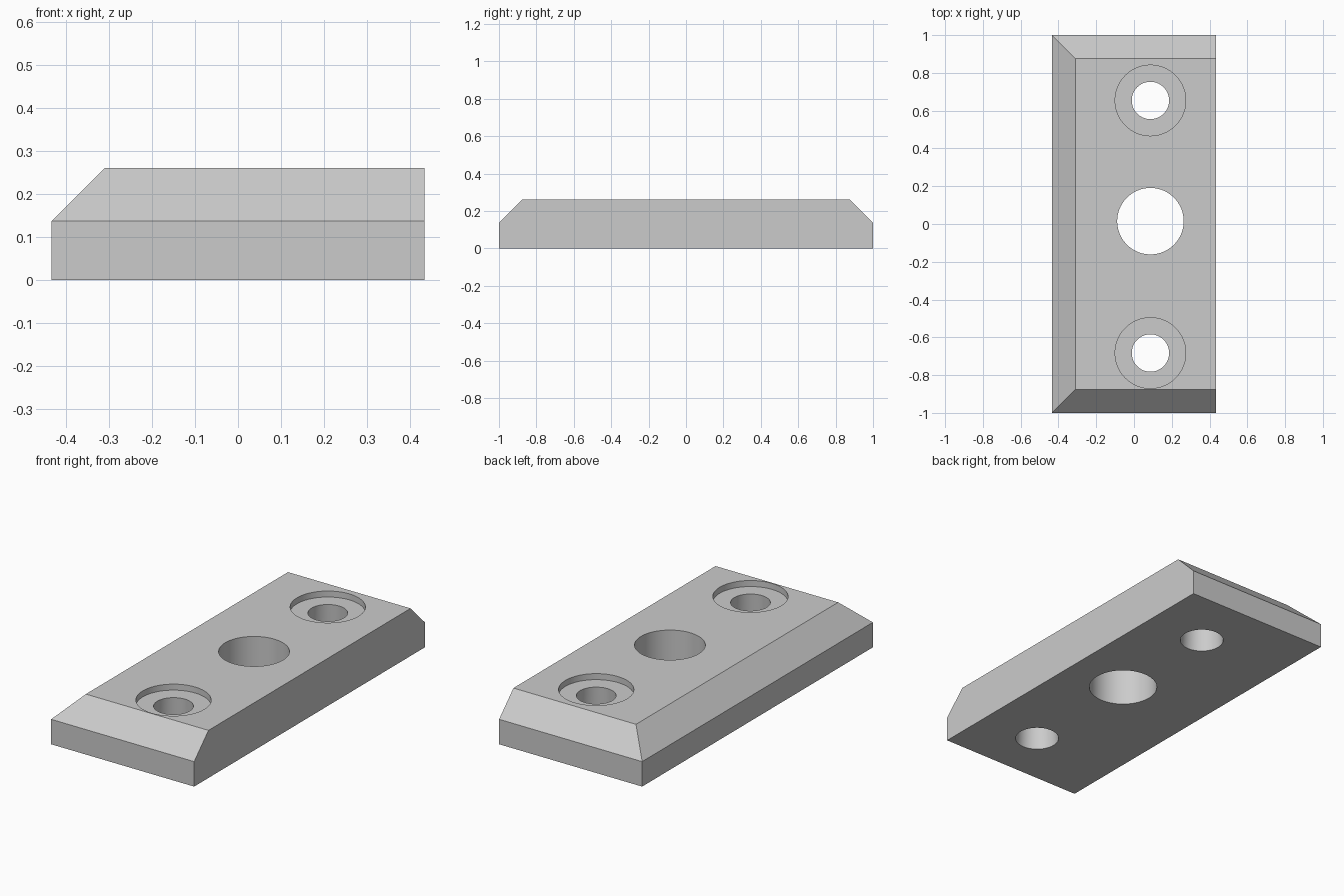
import bpy
import bmesh
from math import radians

old = bpy.data.objects.get("Cube")
if old:
    bpy.data.objects.remove(old, do_unlink=True)

W, L, H = 0.434, 1.0, 0.261      # half width, half length, height
CHAMFER = 0.124
HOLE_X = 0.087

grey = bpy.data.materials.new("plain grey")
grey.use_nodes = True
colour = (0.6, 0.6, 0.6, 1)
grey.diffuse_color = colour
grey.node_tree.nodes["Principled BSDF"].inputs["Base Color"].default_value = colour


def add_object(name, bm):
    bmesh.ops.recalc_face_normals(bm, faces=bm.faces)
    mesh = bpy.data.meshes.new(name)
    bm.to_mesh(mesh)
    bm.free()
    mesh.materials.append(grey)
    obj = bpy.data.objects.new(name, mesh)
    bpy.context.collection.objects.link(obj)
    return obj


# Block: the top is pulled in on the two ends and one long side
bm = bmesh.new()
rings = []
for z, inset in ((0, 0), (H - CHAMFER, 0), (H, CHAMFER)):
    x0, y = -W + inset, L - inset
    rings.append([bm.verts.new((px, py, z))
                  for px, py in ((x0, -y), (W, -y), (W, y), (x0, y))])
bm.faces.new(rings[0])
bm.faces.new(rings[2])
for low, high in zip(rings, rings[1:]):
    for i in range(4):
        j = (i + 1) % 4
        bm.faces.new((low[i], low[j], high[j], high[i]))
plate = add_object("mounting_plate", bm)


def cut(name, y, r_low, r_high, z_low, z_high):
    """Cut a round hole into the plate."""
    bm = bmesh.new()
    bmesh.ops.create_cone(bm, cap_ends=True, segments=96, radius1=r_low,
                          radius2=r_high, depth=z_high - z_low)
    bmesh.ops.translate(bm, verts=bm.verts,
                        vec=(HOLE_X, y, (z_low + z_high) / 2))
    cutter = add_object(name, bm)
    bpy.context.view_layer.objects.active = plate
    mod = plate.modifiers.new(name, "BOOLEAN")
    mod.operation, mod.solver, mod.object = "DIFFERENCE", "EXACT", cutter
    bpy.ops.object.modifier_apply(modifier=mod.name)
    bpy.data.objects.remove(cutter, do_unlink=True)


# Large centre hole, then two slightly tapered screw holes with recesses
cut("centre_hole", 0.015, 0.176, 0.176, -0.1, H + 0.1)
for y in (-0.683, 0.654):
    cut("screw_hole", y, 0.113, 0.097, -0.02, H)
    cut("screw_recess", y, 0.187, 0.187, H - 0.033, H + 0.1)

bpy.ops.object.select_all(action="DESELECT")
plate.select_set(True)
bpy.context.view_layer.objects.active = plate
bpy.ops.object.shade_smooth_by_angle(angle=radians(30))
